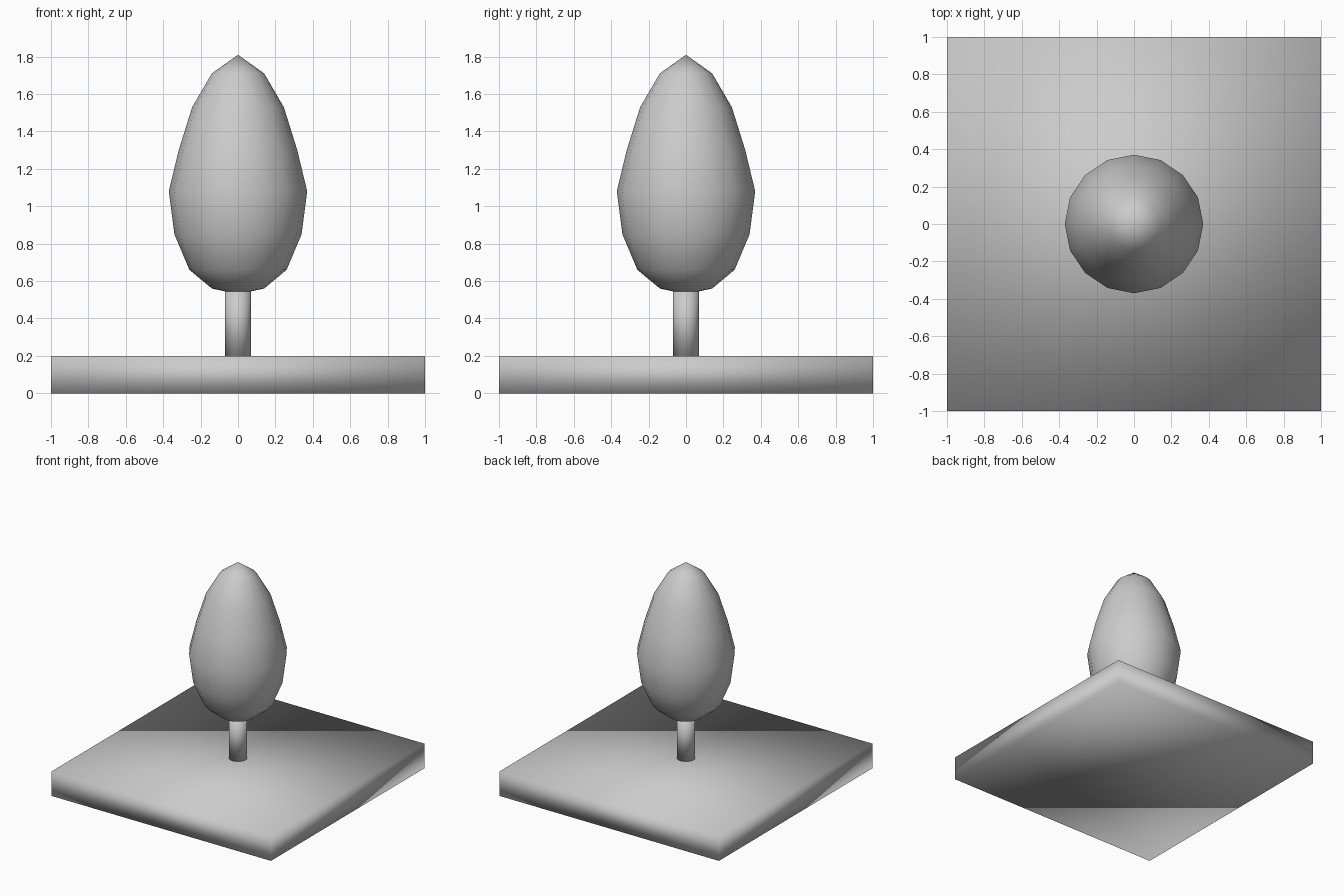
import bpy
import bmesh
from math import cos, sin, tau

cube = bpy.data.objects.get("Cube")
if cube:
    bpy.data.objects.remove(cube, do_unlink=True)

# One plain grey for every part
grey = bpy.data.materials.new("light_grey")
grey.use_nodes = True
colour = (0.6, 0.6, 0.6, 1)
grey.diffuse_color = colour
grey.node_tree.nodes["Principled BSDF"].inputs["Base Color"].default_value = colour


def finish(name, bm):
    """Turn a bmesh into a smooth-shaded grey object."""
    bmesh.ops.recalc_face_normals(bm, faces=bm.faces)
    for face in bm.faces:
        face.smooth = True
    mesh = bpy.data.meshes.new(name)
    bm.to_mesh(mesh)
    bm.free()
    mesh.materials.append(grey)
    obj = bpy.data.objects.new(name, mesh)
    bpy.context.scene.collection.objects.link(obj)
    return obj


def lathe(name, rings, bottom=None, top=None, sides=16):
    """Revolve (radius, z) rings; close each end with a pole or a flat cap."""
    bm = bmesh.new()
    loops = [[bm.verts.new((r * cos(tau * i / sides), r * sin(tau * i / sides), z))
              for i in range(sides)] for r, z in rings]
    for low, high in zip(loops, loops[1:]):
        for i in range(sides):
            j = (i + 1) % sides
            bm.faces.new((low[i], low[j], high[j], high[i]))
    for loop, pole in ((loops[0], bottom), (loops[-1], top)):
        if pole is None:
            bm.faces.new(loop)
        else:
            tip = bm.verts.new((0, 0, pole))
            for i in range(sides):
                bm.faces.new((loop[i], loop[(i + 1) % sides], tip))
    return finish(name, bm)


# Square ground slab, softly shaded across its edges
bm = bmesh.new()
bmesh.ops.create_cube(bm, size=1)
bmesh.ops.scale(bm, vec=(2, 2, 0.2), verts=bm.verts)
bmesh.ops.translate(bm, vec=(0, 0, 0.1), verts=bm.verts)
finish("ground_slab", bm)

# Trunk
lathe("trunk", [(0.07, 0.2), (0.07, 0.56)])

# Egg-shaped crown with a pointed top
crown_rings = [(0.14, 0.56), (0.26, 0.66), (0.34, 0.85), (0.37, 1.08),
               (0.317, 1.3), (0.245, 1.53), (0.14, 1.71)]
lathe("crown", crown_rings, bottom=0.53, top=1.81)
